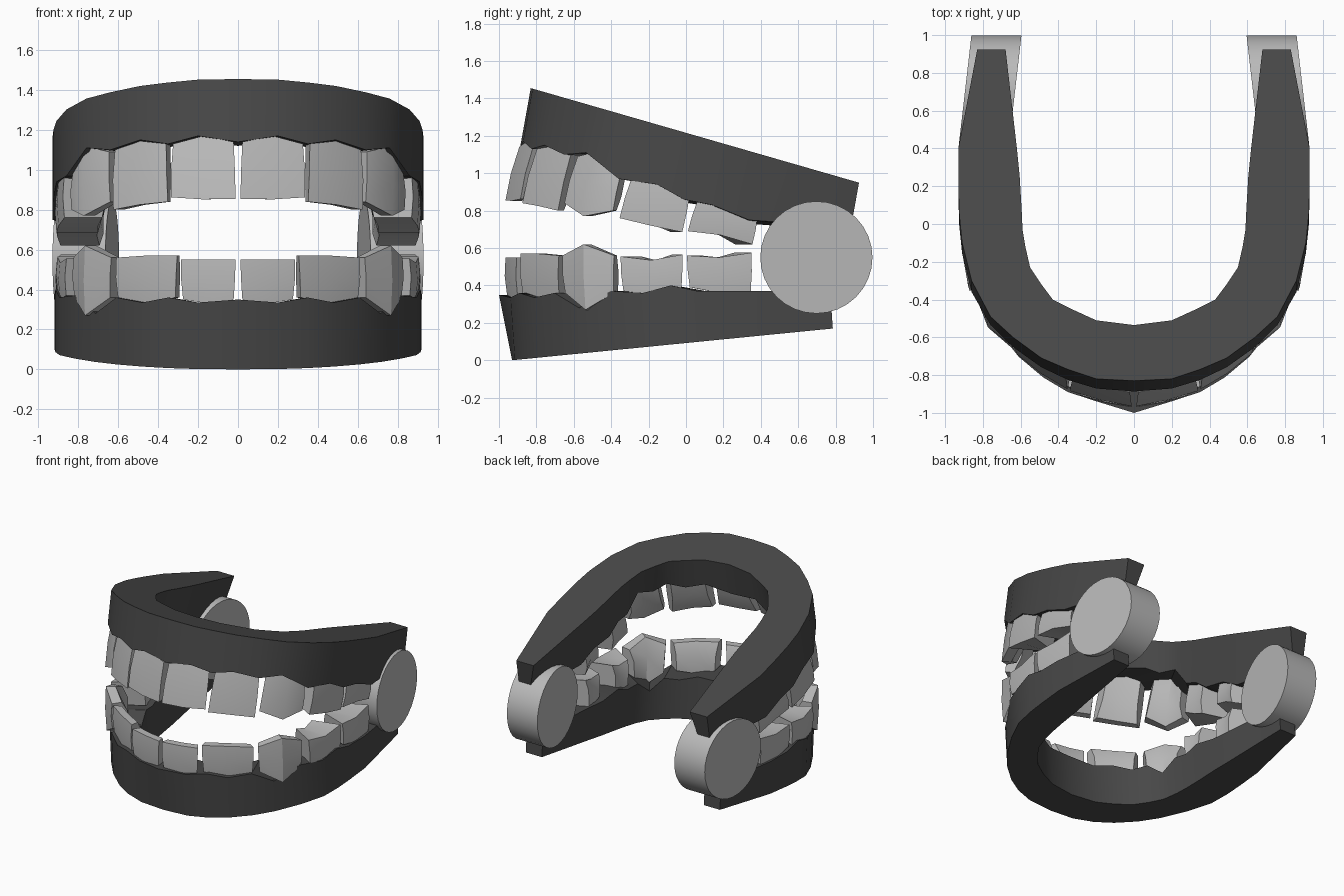
import bpy
import bmesh
import math
from mathutils import Matrix, Vector

cube = bpy.data.objects.get("Cube")
if cube:
    bpy.data.objects.remove(cube, do_unlink=True)


def make_material(name, value):
    mat = bpy.data.materials.new(name)
    mat.use_nodes = True
    colour = (value, value, value, 1)
    mat.diffuse_color = colour
    mat.node_tree.nodes["Principled BSDF"].inputs["Base Color"].default_value = colour
    return mat


gum_grey = make_material("dark gum grey", 0.064)
tooth_grey = make_material("light tooth grey", 0.49)


def finish(name, bm, mat):
    """Turn a half-model bmesh into an object mirrored across x."""
    bmesh.ops.recalc_face_normals(bm, faces=bm.faces)
    mesh = bpy.data.meshes.new(name)
    bm.to_mesh(mesh)
    bm.free()
    mesh.materials.append(mat)
    obj = bpy.data.objects.new(name, mesh)
    bpy.context.collection.objects.link(obj)
    mirror = obj.modifiers.new("Mirror", "MIRROR")
    mirror.use_clip = True
    bpy.ops.object.select_all(action="DESELECT")
    obj.select_set(True)
    bpy.context.view_layer.objects.active = obj
    bpy.ops.object.shade_smooth_by_angle(angle=math.radians(30))


def loft(rings, cap_start=True):
    """Skin a row of equal closed rings and cap the ends."""
    bm = bmesh.new()
    rows = [[bm.verts.new(p) for p in ring] for ring in rings]
    n = len(rows[0])
    for a, b in zip(rows, rows[1:]):
        for i in range(n):
            j = (i + 1) % n
            bm.faces.new((a[i], a[j], b[j], b[i]))
    bm.faces.new(rows[-1])
    if cap_start:
        bm.faces.new(rows[0])
    return bm


# Gum stations from front to back: outer x, y, inner x, y, scalloped edge height
UPPER_GUM = [
    (0, -.83, 0, -.535, 1.14),
    (.2, -.82, .2, -.51, 1.17),
    (.35, -.77, .32, -.455, 1.13),
    (.49, -.71, .43, -.4, 1.15),
    (.64, -.6, .49, -.32, 1.1),
    (.76, -.49, .55, -.23, 1.11),
    (.86, -.3, .575, -.12, .97),
    (.91, -.1, .59, -.03, .94),
    (.925, .05, .595, .08, .86),
    (.93, .2, .605, .25, .83),
    (.93, .4, .62, .4, .75),
    (.83, .925, .68, .925, .71),
]
LOWER_GUM = [
    (0, -.93, 0, -.69, .35),
    (.2, -.915, .2, -.665, .335),
    (.35, -.865, .335, -.605, .36),
    (.48, -.79, .445, -.535, .335),
    (.61, -.68, .52, -.45, .36),
    (.715, -.555, .58, -.36, .28),
    (.82, -.38, .61, -.25, .37),
    (.895, -.21, .625, -.15, .36),
    (.915, -.06, .635, -.04, .4),
    (.92, .08, .645, .125, .37),
    (.92, .27, .66, .27, .37),
    (.845, .785, .705, .785, .37),
]


def upper_ring(ox, oy, ix, iy, edge):
    def column(x, y, low, widen):
        top = 1.455 - .288 * (y + .83)
        return (x, y, top), (x * widen, y - .18 * (top - low), low)
    a, b = column(ox, oy, edge, 1)
    c, d = column(ix, iy, edge - .02, 1.1)
    return a, b, d, c


def lower_ring(ox, oy, ix, iy, edge):
    def column(x, y, lean):
        base = .099 * (y + .93)
        return (x, y, base), (x, y - lean * (edge - base), edge)
    a, b = column(ox, oy, .2 if ox == 0 else .07)
    c, d = column(ix, iy, .07)
    return a, b, d, c


finish("upper_gum", loft([upper_ring(*s) for s in UPPER_GUM], False), gum_grey)
finish("lower_gum", loft([lower_ring(*s) for s in LOWER_GUM], False), gum_grey)


def make_tooth(name, a, b, roots, tips, depth, tip_depth, bulge, lean):
    """Tooth spanning plan points a-b, with root and tip heights per column."""
    a, b = Vector((*a, 0)), Vector((*b, 0))
    along = (b - a).normalized()
    out = Vector((along.y, -along.x, 0))
    rings = []
    for t, root, tip in zip((0, .5, 1), roots, tips):
        p = a.lerp(b, t) + out * bulge * (1 - abs(2 * t - 1))
        back = Vector((0, lean * abs(root - tip), 0))

        def point(inward, f):
            # Teeth narrow towards the tongue and slightly towards the root
            narrow = (.42 * inward + .01 * f) * (1 - 2 * t)
            q = p - out * inward + back * f + along * narrow
            return q.x, q.y, tip + (root - tip) * f
        rings.append([point(0, 0), point(-.008, .5), point(0, 1),
                      point(depth, 1), point(depth, .4), point(tip_depth, 0)])
    finish(name, loft(rings), tooth_grey)


# Tooth kinds: name, depth at root, depth at tip, outward bulge
KINDS = [
    ("central_incisor", .09, .055, .008),
    ("lateral_incisor", .09, .055, .012),
    ("canine", .11, .07, .045),
    ("premolar", .22, .2, .01),
    ("molar", .22, .2, .01),
]

# Per tooth: start, end, root heights, tip heights
UPPER = [
    ((.012, -.965), (.335, -.885), (1.14, 1.17, 1.13), (.855, .852, .862)),
    ((.352, -.875), (.625, -.685), (1.13, 1.145, 1.1), (.84, .825, .8)),
    ((.64, -.65), (.835, -.39), (1.09, 1.12, .98), (.84, .77, .8)),
    ((.87, -.355), (.91, -.02), (.97, .95, .9), (.76, .72, .685)),
    ((.905, .01), (.89, .355), (.85, .83, .77), (.69, .67, .62)),
]
LOWER = [
    ((.012, -.965), (.285, -.905), (.35, .33, .35), (.55, .55, .55)),
    ((.305, -.885), (.61, -.68), (.36, .335, .36), (.57, .57, .56)),
    ((.635, -.66), (.825, -.385), (.36, .27, .36), (.56, .62, .56)),
    ((.86, -.35), (.905, -.02), (.37, .35, .38), (.555, .535, .565)),
    ((.905, .005), (.89, .35), (.39, .36, .37), (.56, .55, .575)),
]
for jaw, row, lean in (("upper", UPPER, .25), ("lower", LOWER, .03)):
    for (kind, depth, tip_depth, bulge), spec in zip(KINDS, row):
        make_tooth(jaw + "_" + kind, *spec, depth, tip_depth, bulge, lean)

# Round hinge discs joining the jaws at the back, skewed inwards to the rear
bm = bmesh.new()
bmesh.ops.create_cone(bm, cap_ends=True, segments=32, radius1=.3, radius2=.3, depth=.265,
                      matrix=Matrix.Rotation(math.pi / 2, 4, "Y"))
for v in bm.verts:
    v.co.x -= .115 * v.co.y
bmesh.ops.translate(bm, verts=bm.verts, vec=(.763, .697, .55))
finish("hinge_disc", bm, tooth_grey)
